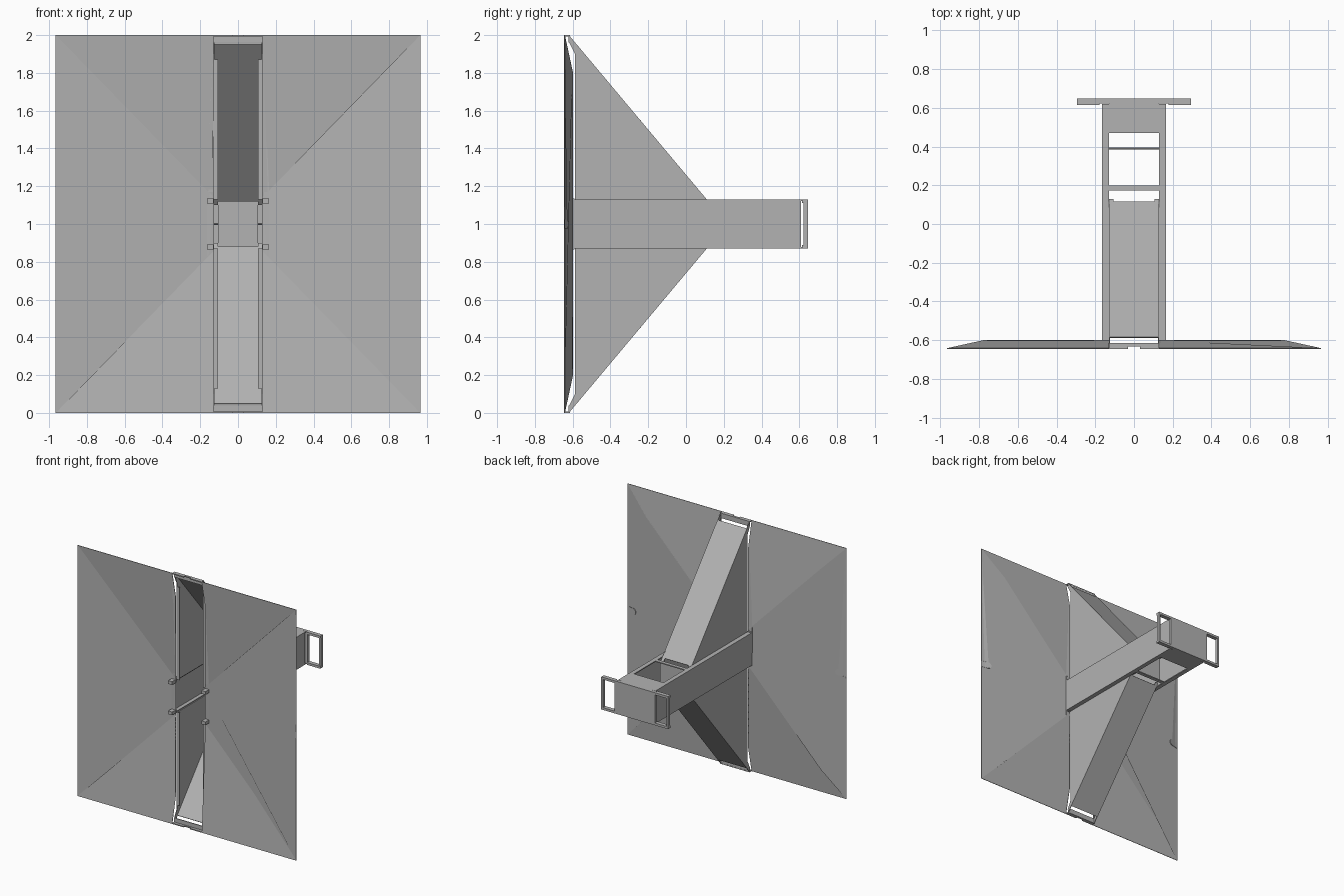
import bpy, bmesh, math
from mathutils import Vector

if "Cube" in bpy.data.objects:
    bpy.data.objects.remove(bpy.data.objects["Cube"], do_unlink=True)

GREY = (0.45, 0.45, 0.45, 1)
mat = bpy.data.materials.new("sheet_metal_grey")
mat.use_nodes = True
mat.diffuse_color = GREY
mat.node_tree.nodes["Principled BSDF"].inputs["Base Color"].default_value = GREY


def finish(bm, name, mirror=""):
    """Turn a bmesh into an object, mirrored across x = 0 and/or z = 1."""
    bmesh.ops.recalc_face_normals(bm, faces=bm.faces)
    me = bpy.data.meshes.new(name)
    bm.to_mesh(me)
    bm.free()
    me.materials.append(mat)
    ob = bpy.data.objects.new(name, me)
    ob.location.z = 1
    bpy.context.collection.objects.link(ob)
    if mirror:
        m = ob.modifiers.new("mirror", "MIRROR")
        m.use_axis = ("x" in mirror, False, "z" in mirror)
        m.use_mirror_merge = False
    return ob


def box(name, x, y, z, mirror=""):
    """Box from (min, max) pairs; z is measured from the centre height."""
    bm = bmesh.new()
    bmesh.ops.create_cube(bm, size=1)
    for v in bm.verts:
        v.co = [a + (b - a) * (c + 0.5) for (a, b), c in zip((x, y, z), v.co)]
    return finish(bm, name, mirror)


def plate(name, points, direction, mirror=""):
    """Flat polygon extruded along a direction."""
    bm = bmesh.new()
    face = bm.faces.new([bm.verts.new(p) for p in points])
    new = bmesh.ops.extrude_face_region(bm, geom=[face], use_keep_orig=True)["geom"]
    for v in new:
        if isinstance(v, bmesh.types.BMVert):
            v.co += Vector(direction)
    return finish(bm, name, mirror)


# Reflector half: notched outline, creased and bent forward at the rim
W, IN, FLAT_X, FLAT_Z, T = 0.965, 0.13, 0.77, 0.8, 0.004
slot = [(0.905 + 0.025 * math.cos(a), 0.025 * math.sin(a))
        for a in [math.radians(270 - 180 * i / 8) for i in range(9)]]
outline = [(IN, -1), (W, -1), (W, -0.025)] + slot + [(W, 0.025), (W, 1), (IN, 1),
          (IN, 0.17), (0.165, 0.17), (0.165, -0.17), (IN, -0.17)]
bm = bmesh.new()
bm.faces.new([bm.verts.new((x, 0, z)) for x, z in outline])
bmesh.ops.triangulate(bm, faces=bm.faces)
creases = [((FLAT_X, 0, 0), (1, 0, 0))]
for s in (-1, 1):
    creases += [((0, 0, s * FLAT_Z), (0, 0, 1)),
                ((FLAT_X, 0, s * FLAT_Z), (1 - FLAT_Z, 0, -s * (W - FLAT_X)))]
for co, no in creases:
    bmesh.ops.bisect_plane(bm, geom=bm.verts[:] + bm.edges[:] + bm.faces[:],
                           plane_co=co, plane_no=no)
for v in bm.verts:
    rim = max(0, (v.co.x - FLAT_X) / (W - FLAT_X), (abs(v.co.z) - FLAT_Z) / (1 - FLAT_Z))
    v.co.y = -0.6 - 0.043 * rim
flat = [e for e in bm.edges if len(e.link_faces) == 2 and e.calc_face_angle() < 0.001]
bmesh.ops.dissolve_edges(bm, edges=flat, use_verts=False)
panel = finish(bm, "reflector_panels", "x")
thick = panel.modifiers.new("thickness", "SOLIDIFY")
thick.thickness = T
thick.offset = 0

# Triangular gussets with inward front flanges
plate("gussets", [(IN, y, z) for y, z in
      [(-0.62, 1), (-0.623, 0.97), (-0.588, 0.9), (-0.588, 0.13), (0.11, 0.13)]],
      (-0.006, 0, 0), "xz")
box("gusset_flanges", (0.105, IN), (-0.588, -0.582), (0.13, 0.87), "xz")

# Sloped covers along the gusset edges, with small end tabs
plate("sloped_covers", [(-IN, -0.583, 0.956), (IN, -0.583, 0.956),
      (IN, 0.13, 0.106), (0.105, 0.13, 0.106), (0.105, 0.115, 0.124),
      (-0.105, 0.115, 0.124), (-0.105, 0.13, 0.106), (-IN, 0.13, 0.106)],
      (0, -0.005, -0.005), "z")

# Notched bridges joining the panels at top and bottom
plate("end_bridges", [(x, y, 1) for x, y in
      [(-IN, -0.645), (-0.03, -0.645), (-0.03, -0.632), (0.03, -0.632),
       (0.03, -0.645), (IN, -0.645), (IN, -0.614), (-IN, -0.614)]],
      (0, 0, -0.008), "z")
box("bridge_webs", (-IN, IN), (-0.622, -0.615), (0.96, 0.998), "z")

# Boom: two inward-facing channels with front tabs
box("boom_sides", (0.159, 0.165), (-0.6, 0.61), (-0.13, 0.13), "x")
box("boom_flanges", (IN, 0.165), (-0.6, 0.62), (0.122, 0.13), "xz")
box("front_tabs", (IN, 0.165), (-0.645, -0.59), (0.108, 0.134), "xz")

# Boom cross members
box("rear_covers", (-IN, IN), (0.47, 0.625), (0.122, 0.13), "z")
box("cross_plate", (-0.105, 0.105), (0.172, 0.178), (-0.13, 0.13))
box("cross_plate_flanges", (-0.159, 0.159), (0.172, 0.2), (0.122, 0.13), "z")

# Cross rod
bm = bmesh.new()
bmesh.ops.create_cone(bm, cap_ends=True, segments=10, radius1=0.006, radius2=0.006, depth=0.32)
for v in bm.verts:
    v.co = (v.co.z, 0.39 + v.co.y, v.co.x)
finish(bm, "cross_rod")

# End plate with open ears
box("end_plate", (-0.178, 0.178), (0.622, 0.647), (-0.13, 0.13))
box("ear_rails", (0.178, 0.295), (0.615, 0.647), (0.112, 0.13), "xz")
box("ear_posts", (0.28, 0.295), (0.622, 0.647), (-0.112, 0.112), "x")
